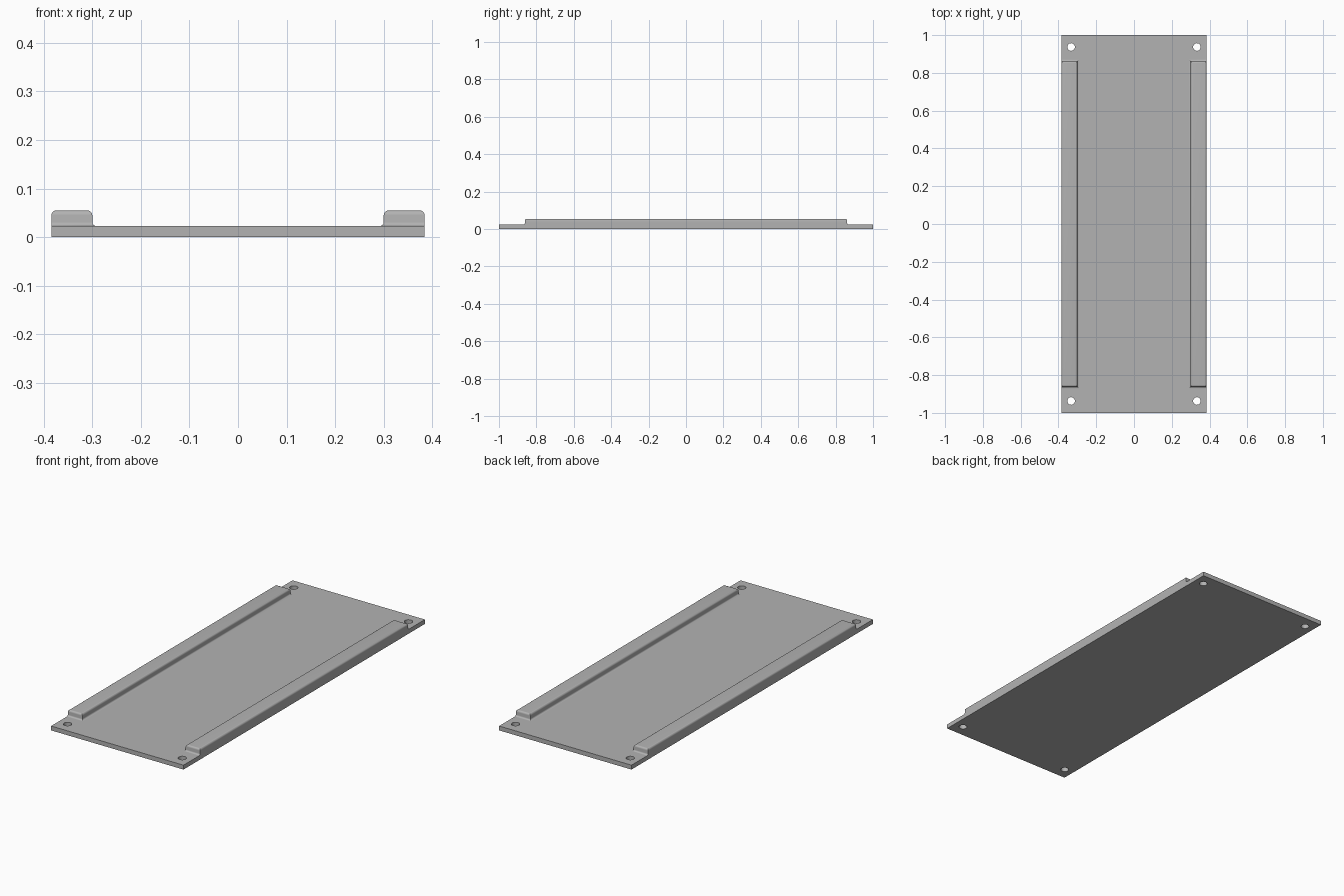
import bpy, bmesh
from math import sin, cos, pi

cube = bpy.data.objects.get("Cube")
if cube:
    bpy.data.objects.remove(cube, do_unlink=True)

HALF_W, HALF_L, PLATE_T = 0.384, 1.0, 0.023
RAIL_IN, RAIL_L, RAIL_TOP = 0.30, 0.862, 0.055
FILLET, ROUND, STEPS = 0.008, 0.01, 6

grey = bpy.data.materials.new("plain_grey")
grey.use_nodes = True
colour = (0.45, 0.45, 0.45, 1)
grey.diffuse_color = colour
grey.node_tree.nodes["Principled BSDF"].inputs["Base Color"].default_value = colour


def make_object(name, bm):
    bmesh.ops.recalc_face_normals(bm, faces=bm.faces)
    mesh = bpy.data.meshes.new(name)
    bm.to_mesh(mesh)
    bm.free()
    mesh.materials.append(grey)
    obj = bpy.data.objects.new(name, mesh)
    bpy.context.collection.objects.link(obj)
    return obj


def activate(obj):
    bpy.ops.object.select_all(action='DESELECT')
    obj.select_set(True)
    bpy.context.view_layer.objects.active = obj


# Base plate
bm = bmesh.new()
bmesh.ops.create_cube(bm, size=1)
bmesh.ops.scale(bm, vec=(2 * HALF_W, 2 * HALF_L, PLATE_T), verts=bm.verts)
bmesh.ops.translate(bm, vec=(0, 0, PLATE_T / 2), verts=bm.verts)
plate = make_object("base_plate", bm)

# Corner screw holes
bm = bmesh.new()
for sx in (-1, 1):
    for sy in (-1, 1):
        hole = bmesh.ops.create_cone(bm, cap_ends=True, segments=32, radius1=0.02,
                                     radius2=0.02, depth=0.2)
        bmesh.ops.translate(bm, vec=(sx * 0.333, sy * 0.937, 0), verts=hole["verts"])
cutter = make_object("hole_cutter", bm)
cutter.hide_render = True
activate(plate)
cut = plate.modifiers.new("holes", 'BOOLEAN')
cut.object, cut.operation, cut.solver = cutter, 'DIFFERENCE', 'EXACT'
bpy.ops.object.modifier_apply(modifier="holes")
bpy.data.objects.remove(cutter, do_unlink=True)
bpy.ops.object.shade_smooth_by_angle()

# Side rail: stacked rings, flared at the foot and rounded at the top
angles = [i / STEPS * pi / 2 for i in range(STEPS + 1)]
profile = [(-FILLET * (1 - sin(a)), PLATE_T + FILLET * (1 - cos(a))) for a in angles]
profile += [(ROUND * (1 - cos(a)), RAIL_TOP - ROUND * (1 - sin(a))) for a in angles]

bm = bmesh.new()
rings = []
for inset, z in profile:
    x0, x1 = RAIL_IN + inset, HALF_W - max(0, inset)  # outer face stays flush
    y = RAIL_L - inset
    rings.append([bm.verts.new((px, py, z))
                  for px, py in ((x0, -y), (x1, -y), (x1, y), (x0, y))])
for low, high in zip(rings, rings[1:]):
    for i in range(4):
        j = (i + 1) % 4
        bm.faces.new((low[i], low[j], high[j], high[i]))
bm.faces.new(rings[0])
bm.faces.new(rings[-1])
rail = make_object("side_rails", bm)
activate(rail)
mirror = rail.modifiers.new("mirror", 'MIRROR')
mirror.use_axis[0] = True
bpy.ops.object.modifier_apply(modifier="mirror")
bpy.ops.object.shade_smooth_by_angle()
